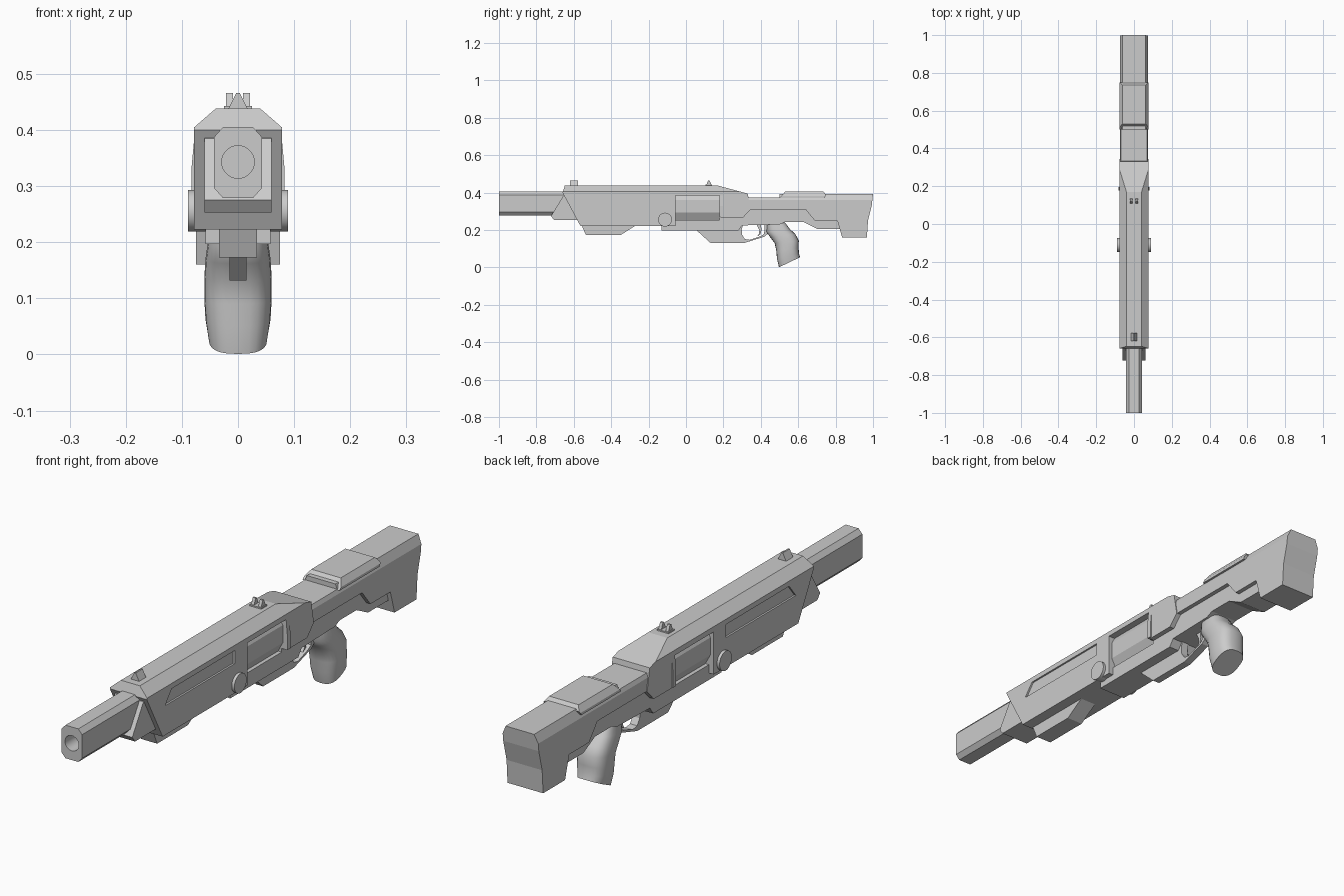
import bpy, bmesh, math
from mathutils import Vector

if "Cube" in bpy.data.objects:
    bpy.data.objects.remove(bpy.data.objects["Cube"])


def finish(name, bm):
    bmesh.ops.recalc_face_normals(bm, faces=bm.faces)
    me = bpy.data.meshes.new(name)
    bm.to_mesh(me)
    bm.free()
    ob = bpy.data.objects.new(name, me)
    bpy.context.collection.objects.link(ob)
    return ob


def extrude(name, pts, offset, chamfer=None):
    """Extrude an outline; chamfer = (x_outer, z_low, x_inner, z_high) cuts both top edges."""
    bm = bmesh.new()
    face = bm.faces.new([bm.verts.new(p) for p in pts])
    new = bmesh.ops.extrude_face_region(bm, geom=[face])["geom"]
    # keep the starting face as the closing cap
    bmesh.ops.translate(bm, vec=offset, verts=[v for v in new if isinstance(v, bmesh.types.BMVert)])
    bmesh.ops.recalc_face_normals(bm, faces=bm.faces)
    if chamfer:
        x0, z0, x1, z1 = chamfer
        for s in (1, -1):
            bmesh.ops.bisect_plane(bm, geom=bm.verts[:] + bm.edges[:] + bm.faces[:],
                                   plane_co=(s * x0, 0, z0),
                                   plane_no=Vector((s * (z1 - z0), 0, x0 - x1)).normalized(),
                                   clear_outer=True)
            bmesh.ops.holes_fill(bm, edges=[e for e in bm.edges if e.is_boundary], sides=0)
    return finish(name, bm)


def side(name, yz, hw, chamfer=None, x=0.0):
    """Side outline (y, z) extruded across x."""
    return extrude(name, [(x - hw, y, z) for y, z in yz], (2 * hw, 0, 0), chamfer)


def octagon(name, hw, z0, z1, cx, cz, y0, y1):
    """Chamfered box running along y."""
    xz = [(hw, z0 + cz), (hw, z1 - cz), (hw - cx, z1), (cx - hw, z1),
          (-hw, z1 - cz), (-hw, z0 + cz), (cx - hw, z0), (hw - cx, z0)]
    return extrude(name, [(x, y0, z) for x, z in xz], (0, y1 - y0, 0))


def cylinder(name, r, depth, loc, rot):
    bpy.ops.mesh.primitive_cylinder_add(vertices=32, radius=r, depth=depth, location=loc, rotation=rot)
    ob = bpy.context.object
    ob.name = name
    return ob


def cut(target, cutter):
    mod = target.modifiers.new("cut", 'BOOLEAN')
    mod.operation = 'DIFFERENCE'
    mod.solver = 'EXACT'
    mod.object = cutter
    bpy.context.view_layer.objects.active = target
    bpy.ops.object.modifier_apply(modifier=mod.name)
    bpy.data.objects.remove(cutter)


def smooth(ob, deg=35):
    bpy.ops.object.select_all(action='DESELECT')
    ob.select_set(True)
    bpy.context.view_layer.objects.active = ob
    bpy.ops.object.shade_smooth_by_angle(angle=math.radians(deg))


# barrel with bore
barrel = octagon("barrel", 0.043, 0.279, 0.405, 0.016, 0.018, -1.0, -0.5)
cut(barrel, cylinder("bore_cutter", 0.029, 0.6, (0, -1.0, 0.343), (math.pi / 2, 0, 0)))
smooth(barrel, 30)

# wide outer housing with open side window and recessed side panels
housing = side("housing", [(-0.648, 0.438), (0.17, 0.438), (0.33, 0.395), (0.345, 0.31),
                           (0.305, 0.267), (0.185, 0.267), (0.185, 0.385), (-0.055, 0.385),
                           (-0.055, 0.223), (-0.565, 0.223), (-0.66, 0.40)],
               0.078, (0.078, 0.405, 0.04, 0.438))
for s in (1, -1):
    panel = side("panel_cutter", [(-0.55, 0.335), (-0.13, 0.335), (-0.13, 0.385), (-0.51, 0.385)],
                 0.007, x=s * 0.078)
    cut(housing, panel)

# collar under the barrel, at the front of the housing
side("barrel_collar", [(-0.64, 0.39), (-0.655, 0.385), (-0.722, 0.275), (-0.705, 0.253),
                       (-0.55, 0.253), (-0.55, 0.39)], 0.06)

# bolt seen in the window, and the flange behind it
octagon("bolt", 0.064, 0.253, 0.40, 0.022, 0.04, -0.07, 0.2)
side("window_flange", [(0.178, 0.27), (0.197, 0.27), (0.197, 0.385), (0.178, 0.385)],
     0.083, (0.083, 0.33, 0.078, 0.385))

# narrower core below the housing and stock
side("receiver_core", [(-0.13, 0.30), (-0.13, 0.197), (0.28, 0.197), (0.30, 0.225), (0.50, 0.23),
                       (0.53, 0.243), (0.63, 0.243), (0.70, 0.207), (0.84, 0.207), (0.84, 0.34),
                       (0.18, 0.34), (0.18, 0.255), (-0.06, 0.255), (-0.06, 0.30)], 0.058)

# forend block
side("forend_block", [(-0.56, 0.23), (-0.535, 0.173), (-0.35, 0.173), (-0.26, 0.23)], 0.034)

# lower receiver and trigger guard
side("lower_receiver", [(0.055, 0.20), (0.13, 0.132), (0.315, 0.132), (0.42, 0.165), (0.435, 0.178),
                        (0.435, 0.226), (0.42, 0.226), (0.418, 0.18), (0.40, 0.168),
                        (0.34, 0.148), (0.315, 0.152), (0.30, 0.175), (0.298, 0.205),
                        (0.305, 0.23), (0.10, 0.23)], 0.015)
side("trigger", [(0.375, 0.235), (0.392, 0.20), (0.39, 0.18), (0.38, 0.165),
                 (0.397, 0.176), (0.404, 0.20), (0.40, 0.235)], 0.008)

# stock and cheek pad
side("stock", [(0.31, 0.375), (0.50, 0.375), (0.50, 0.393), (1.0, 0.393), (0.993, 0.33),
               (0.973, 0.25), (0.967, 0.16), (0.835, 0.16), (0.81, 0.248), (0.69, 0.248),
               (0.64, 0.31), (0.31, 0.31)], 0.075, (0.075, 0.36, 0.06, 0.393))
side("cheek_pad", [(0.50, 0.372), (0.53, 0.405), (0.735, 0.405), (0.75, 0.388), (0.74, 0.372)],
     0.078, (0.078, 0.382, 0.062, 0.405))

# grip: lofted rounded rings, (front y, front z, back y, back z, half width)
rings = [(0.432, 0.24, 0.53, 0.24, 0.048), (0.430, 0.19, 0.556, 0.205, 0.054),
         (0.450, 0.162, 0.585, 0.178, 0.058), (0.474, 0.13, 0.603, 0.144, 0.06),
         (0.483, 0.09, 0.602, 0.105, 0.06), (0.486, 0.05, 0.604, 0.075, 0.058),
         (0.497, 0.001, 0.61, 0.055, 0.052)]
bm = bmesh.new()
N = 24
loops = []
for fy, fz, by, bz, w in rings:
    loop = []
    for i in range(N):
        a = 2 * math.pi * i / N
        c, s = math.cos(a), math.sin(a)
        c = math.copysign(abs(c) ** 0.75, c)
        s = math.copysign(abs(s) ** 0.75, s)
        t = (s + 1) / 2
        loop.append(bm.verts.new((w * c, fy + (by - fy) * t, fz + (bz - fz) * t)))
    loops.append(loop)
for a, b in zip(loops, loops[1:]):
    for i in range(N):
        j = (i + 1) % N
        bm.faces.new((a[i], a[j], b[j], b[i]))
bm.faces.new(loops[0])
bm.faces.new(loops[-1])
smooth(finish("grip", bm), 50)

# round pivot pin through the housing
smooth(cylinder("pivot_pin", 0.037, 0.178, (0, -0.112, 0.256), (0, math.pi / 2, 0)), 30)

# front sight wedge and twin rear sight posts
extrude("front_sight", [(-0.018, -0.62, 0.436), (0.018, -0.62, 0.436), (0.003, -0.62, 0.466),
                        (-0.003, -0.62, 0.466)], (0, 0.042, 0))
side("rear_sight_base", [(0.105, 0.43), (0.14, 0.43), (0.14, 0.443), (0.105, 0.443)], 0.025)
for s, label in ((1, "right"), (-1, "left")):
    side("rear_sight_post_" + label, [(0.108, 0.44), (0.137, 0.44), (0.126, 0.466), (0.119, 0.466)],
         0.006, x=s * 0.015)
